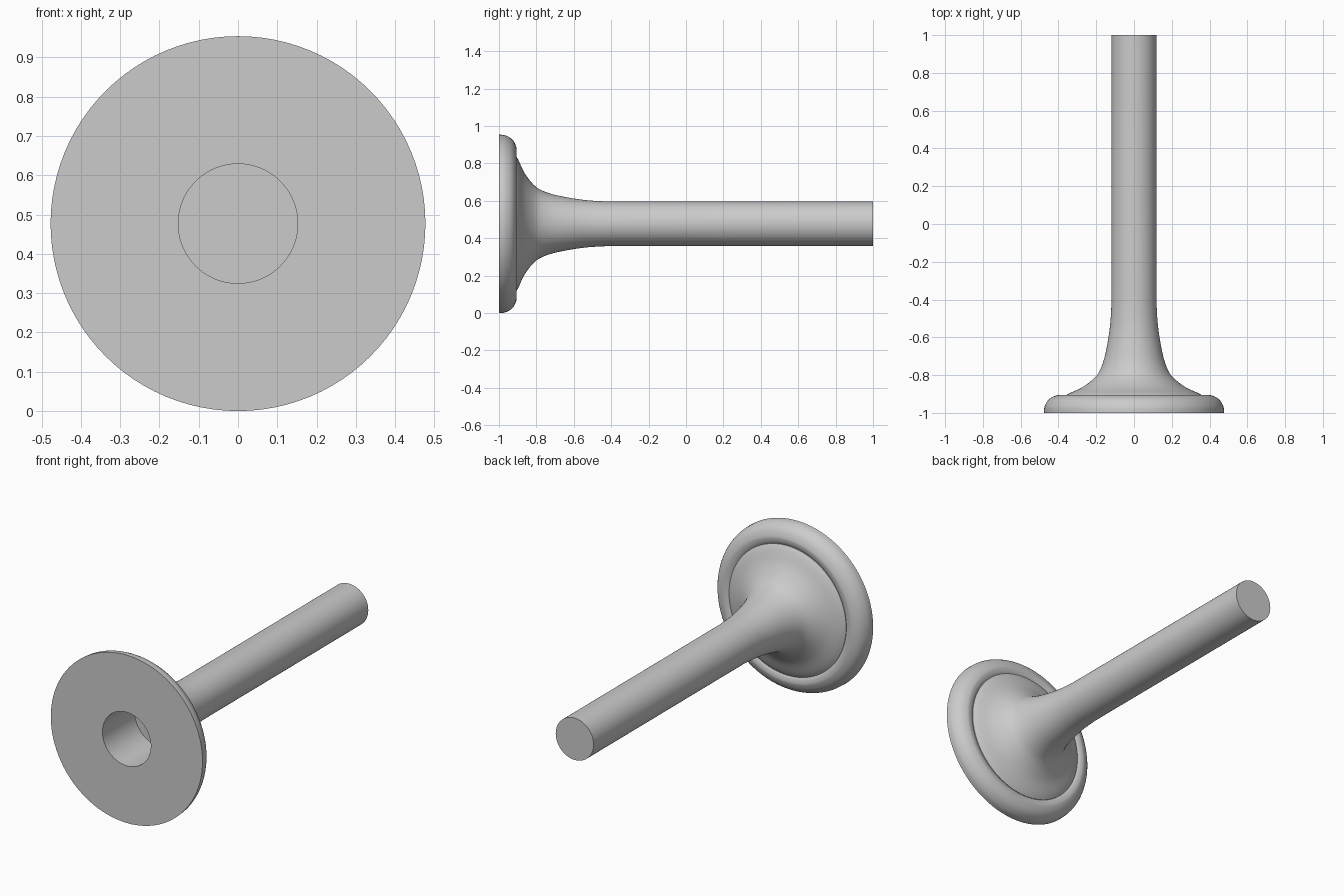
import bpy, bmesh, math
from mathutils import Vector
from mathutils.geometry import interpolate_bezier

cube = bpy.data.objects.get("Cube")
if cube:
    bpy.data.objects.remove(cube)

SEGMENTS = 96
AXIS_Z = 0.477

metal = bpy.data.materials.new("plain_grey")
metal.use_nodes = True
grey = (0.6, 0.6, 0.6, 1)
metal.diffuse_color = grey
metal.node_tree.nodes["Principled BSDF"].inputs["Base Color"].default_value = grey


def smooth_path(points, steps=5):
    """Smooth curve through (radius, y) points."""
    pts = [Vector((r, y, 0)) for r, y in points]
    ext = [pts[0]] + pts + [pts[-1]]
    path = [pts[0]]
    for a, b, c, d in zip(ext, ext[1:], ext[2:], ext[3:]):
        reach = (c - b).length / 3
        h1 = b + (c - a).normalized() * reach
        h2 = c - (d - b).normalized() * reach
        path += interpolate_bezier(b, h1, h2, c, steps + 1)[1:]
    return [(p.x, p.y) for p in path]


def lathe(name, profile):
    """Turn a (radius, y) profile around the long axis."""
    bm = bmesh.new()
    verts = [bm.verts.new((r, y, 0)) for r, y in profile]
    edges = [bm.edges.new(pair) for pair in zip(verts, verts[1:])]
    bmesh.ops.spin(bm, geom=verts + edges, cent=(0, 0, 0), axis=(0, 1, 0),
                   angle=math.tau, steps=SEGMENTS, use_duplicate=False)
    bmesh.ops.remove_doubles(bm, verts=bm.verts, dist=0.0001)
    bmesh.ops.recalc_face_normals(bm, faces=bm.faces)
    mesh = bpy.data.meshes.new(name)
    bm.to_mesh(mesh)
    bm.free()
    mesh.materials.append(metal)
    obj = bpy.data.objects.new(name, mesh)
    obj.location.z = AXIS_Z
    bpy.context.collection.objects.link(obj)
    bpy.ops.object.select_all(action="DESELECT")
    obj.select_set(True)
    bpy.context.view_layer.objects.active = obj
    bpy.ops.object.shade_smooth_by_angle(angle=math.radians(35))
    return obj


# Blind hole in the front face
socket = [(0, -0.71), (0.152, -0.71), (0.152, -1)]

# Rounded rim that rolls over to a shallow groove
rim = smooth_path([(0.477, -1), (0.473, -0.965), (0.45, -0.928),
                   (0.41, -0.907), (0.385, -0.908), (0.368, -0.915)])

# Flared neck running into the straight stem
neck = smooth_path([(0.368, -0.912), (0.345, -0.898), (0.27, -0.862),
                    (0.2, -0.805), (0.17, -0.75), (0.148, -0.67),
                    (0.127, -0.54), (0.119, -0.42)])

stem_end = [(0.119, 1), (0, 1)]

lathe("flanged_stem", socket + rim + neck + stem_end)
